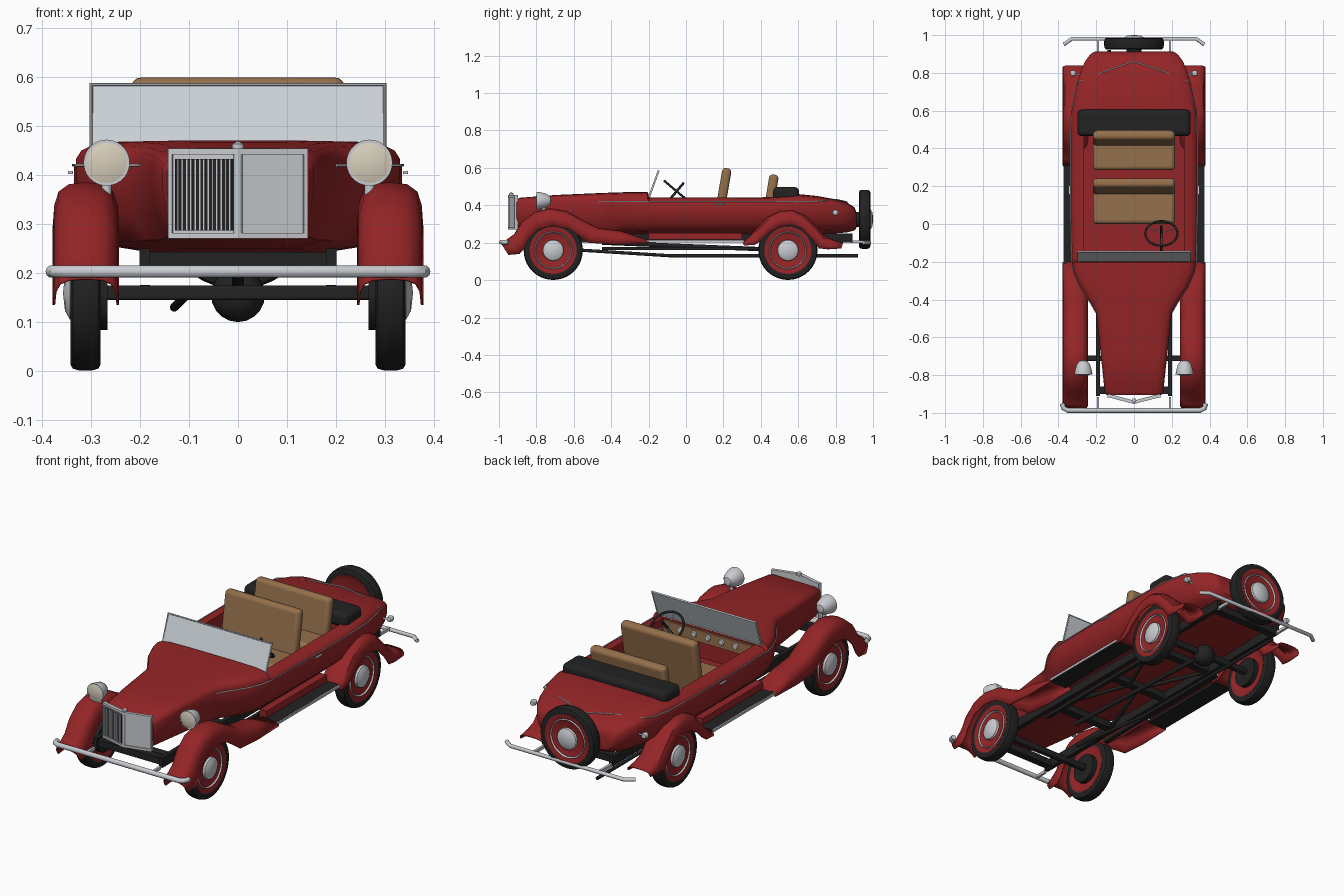
import bpy, bmesh, math
from mathutils import Matrix, Vector

old = bpy.data.objects.get("Cube")
if old:
    bpy.data.objects.remove(old)


def material(name, *rgb):
    m = bpy.data.materials.new(name)
    m.use_nodes = True
    m.diffuse_color = (*rgb, 1)
    m.node_tree.nodes["Principled BSDF"].inputs["Base Color"].default_value = (*rgb, 1)
    return m


RED = material("red paint", .3, .018, .02)
BLACK = material("black", .016, .016, .017)
CHROME = material("chrome", .58, .6, .63)
TAN = material("tan leather", .3, .16, .07)
CREAM = material("lamp lens", .68, .62, .5)
GLASS = material("pale glass", .6, .64, .68)
made = []


def finish(name, bm, mat):
    bmesh.ops.remove_doubles(bm, verts=bm.verts, dist=1e-5)
    bmesh.ops.recalc_face_normals(bm, faces=bm.faces)
    me = bpy.data.meshes.new(name)
    bm.to_mesh(me)
    bm.free()
    me.materials.append(mat)
    ob = bpy.data.objects.new(name, me)
    bpy.context.collection.objects.link(ob)
    made.append(ob)
    return ob


def loft(name, rings, mat, closed=True, caps=False):
    bm = bmesh.new()
    vs = [[bm.verts.new(p) for p in r] for r in rings]
    n = len(vs[0])
    for a, b in zip(vs, vs[1:]):
        for i in range(n if closed else n - 1):
            j = (i + 1) % n
            bm.faces.new((a[i], a[j], b[j], b[i]))
    if caps:
        bm.faces.new(vs[0])
        bm.faces.new(vs[-1])
    return finish(name, bm, mat)


def lathe(name, profile, mat, mtx, steps=40):
    ring = [math.tau * i / steps for i in range(steps)]
    rings = [[mtx @ Vector((r * math.cos(t), r * math.sin(t), a)) for t in ring]
             for r, a in profile]
    return loft(name, rings, mat)


def box(name, mat, centre, size, bevel=0, rot=(0, 0, 0)):
    bm = bmesh.new()
    bmesh.ops.create_cube(bm, size=1, matrix=Matrix.Diagonal((*size, 1)))
    ob = finish(name, bm, mat)
    ob.location, ob.rotation_euler = centre, rot
    if bevel:
        mod = ob.modifiers.new("round", 'BEVEL')
        mod.width, mod.segments = bevel, 4
    return ob


def tube(name, mat, points, radius, cyclic=False):
    cu = bpy.data.curves.new(name, 'CURVE')
    cu.dimensions, cu.bevel_depth = '3D', radius
    cu.bevel_resolution, cu.use_fill_caps = 3, True
    sp = cu.splines.new('POLY')
    sp.points.add(len(points) - 1)
    for p, co in zip(sp.points, points):
        p.co = (*co, 1)
    sp.use_cyclic_u = cyclic
    tmp = bpy.data.objects.new(name, cu)
    me = bpy.data.meshes.new_from_object(tmp)
    bpy.data.objects.remove(tmp)
    me.materials.clear()
    me.materials.append(mat)
    ob = bpy.data.objects.new(name, me)
    bpy.context.collection.objects.link(ob)
    made.append(ob)


def place(x, y, z, angle=0, axis='X'):
    return Matrix.Translation((x, y, z)) @ Matrix.Rotation(math.radians(angle), 4, axis)


# Body hull: y, half width, bottom, top
stations = [(-.905, .145, .275, .43), (-.89, .155, .27, .44), (-.7, .175, .26, .455),
            (-.47, .2, .25, .465), (-.42, .228, .25, .467), (-.33, .288, .245, .47),
            (-.26, .318, .24, .47), (-.205, .33, .24, .47), (-.195, .33, .24, .445),
            (.1, .335, .24, .445), (.45, .335, .24, .447), (.6, .33, .24, .46),
            (.7, .312, .245, .45), (.8, .285, .25, .432), (.86, .26, .255, .415),
            (.9, .23, .265, .39), (.912, .21, .28, .36)]
half = [(.5, 0), (.8, .08), (.95, .3), (1, .6), (1, .84), (.97, .91), (.9, .96), (.75, .99), (.4, 1)]
section = half + [(-x, t) for x, t in reversed(half)]
body = loft("body", [[(x * w, y, b + t * (h - b)) for x, t in section]
                     for y, w, b, h in stations], RED, caps=True)

# Cockpit opening and rear wheel wells
cutters = [box("cockpit_cutter", RED, (0, .16, .46), (.53, .7, .34))]
for s in (1, -1):
    cutters.append(lathe("well_cutter", [(0, 0), (.167, 0), (.167, .2), (0, .2)], RED,
                         place(s * .25, .545, .16, 90 * s, 'Y')))
bpy.context.view_layer.objects.active = body
for c in cutters:
    mod = body.modifiers.new("cut", 'BOOLEAN')
    mod.operation, mod.object, mod.solver = 'DIFFERENCE', c, 'EXACT'
    bpy.ops.object.modifier_apply(modifier=mod.name)
for c in cutters:
    made.remove(c)
    bpy.data.objects.remove(c)

# Fenders: crown y, z and lower edge y, z
front = [(-.985, .19, -.95, .135), (-.955, .22, -.89, .14), (-.92, .245, -.865, .17),
         (-.88, .31, -.84, .22), (-.81, .365, -.79, .27), (-.73, .385, -.71, .29),
         (-.64, .37, -.63, .275), (-.55, .32, -.57, .235), (-.47, .28, -.52, .2),
         (-.35, .265, -.38, .19), (-.2, .215, -.2, .195)]
rear = [(.3, .205, .31, .185), (.34, .235, .37, .19), (.38, .28, .4, .21), (.43, .335, .44, .25),
        (.5, .37, .5, .285), (.57, .375, .56, .295), (.64, .345, .62, .275),
        (.7, .285, .67, .225), (.745, .235, .71, .17), (.79, .215, .76, .165), (.84, .2, .83, .17)]
arch = [(.243, 1), (.245, .5), (.255, .2), (.275, .04), (.31, 0),
        (.345, .04), (.366, .2), (.375, .5), (.378, 1)]

tyre = [(.12, -.028), (.145, -.031), (.154, -.026), (.158, -.012),
        (.158, .012), (.154, .026), (.145, .031), (.12, .028)]
rim = [(0, -.02), (.1, -.02), (.126, -.03), (.118, 0), (.126, .03), (.118, .031), (.1, .022), (0, .02)]


def wheel(name, mtx):
    lathe(name + "_tyre", tyre, BLACK, mtx)
    lathe(name + "_rim", rim, RED, mtx)
    lathe(name + "_trim_ring", [(.102, .02), (.098, .029), (.092, .02)], CHROME, mtx)
    lathe(name + "_hub_cap", [(.057, .018), (.054, .032), (.036, .042), (0, .046)], CHROME, mtx)


for s, side in ((1, "left"), (-1, "right")):
    for part, path in (("front", front), ("rear", rear)):
        rings = [[(s * x, y + (v - y) * t, z + (u - z) * t) for x, t in arch] for y, z, v, u in path]
        f = loft(f"{part}_{side}_fender", rings, RED, closed=False)
        f.modifiers.new("thickness", 'SOLIDIFY').thickness = .005
    for part, y in (("front", -.71), ("rear", .545)):
        mtx = place(s * .311, y, .159, 90 * s, 'Y')
        wheel(f"{part}_{side}_wheel", mtx)
        lathe("brake_drum", [(.075, -.02), (.075, -.045), (0, -.045)], BLACK, mtx)
    # Running boards and sills
    box(side + "_running_board", BLACK, (s * .32, .05, .207), (.1, .52, .014))
    box(side + "_board_trim", CHROME, (s * .371, .05, .208), (.006, .52, .012))
    box(side + "_sill", RED, (s * .285, .05, .235), (.04, .5, .035))
    # Frame rails
    box(side + "_frame_rail", BLACK, (s * .19, -.01, .225), (.022, 1.8, .05))
    box(side + "_lower_rail", BLACK, (s * .19, -.02, .168), (.02, .86, .016))
    tube(side + "_brace", BLACK, [(s * .18, -.4, .215), (s * .03, 0, .215), (s * .18, .35, .215)], .01)
    # Lamps
    mtx = place(s * .268, -.79, .425, 90)
    lathe(side + "_headlight_bowl", [(0, -.07), (.02, -.066), (.036, -.045), (.044, -.015),
                                     (.047, 0), (.047, .008), (.041, .008)], CHROME, mtx)
    lathe(side + "_headlight_lens", [(.042, .006), (.025, .011), (0, .013)], CREAM, mtx)
    tube(side + "_headlight_post", CHROME, [(s * .268, -.76, .36), (s * .268, -.76, .4)], .01)
    lathe(side + "_tail_light", [(0, -.02), (.012, -.015), (.016, 0), (.012, .012), (0, .014)],
          CHROME, place(s * .322, .8, .36, -90))
    tube(side + "_tail_light_arm", CHROME, [(s * .26, .79, .35), (s * .32, .795, .36)], .005)
    # Belt moulding and door handle
    belt = [(s * (w + .001), y, .42) for y, w, b, h in stations if -.48 < y < .71]
    belt += [(s * .3, .75, .425), (s * .15, .81, .43), (0, .86, .418)]
    tube(side + "_belt_moulding", CHROME, belt, .003)
    box(side + "_door_handle", CHROME, (s * .342, .18, .405), (.01, .05, .007), .002)
    # Bumper brackets
    box("front_bumper_bracket", CHROME, (s * .19, -.95, .2), (.012, .07, .015))
    box("rear_bumper_bracket", CHROME, (s * .19, .93, .205), (.012, .1, .015))
    # Radiator shell and its two angled panels
    turn = (0, 0, s * .254)
    cx, cy = s * .0675, -.923
    box(side + "_radiator_panel", CHROME, (cx, cy, .362), (.14, .012, .182), 0, turn)
    for z in (.276, .448):
        box(side + "_radiator_bar", CHROME, (cx, cy - .004, z), (.14, .016, .012), 0, turn)
    box(side + "_radiator_edge", CHROME, (s * .136, -.909, .362), (.008, .02, .184), 0, turn)

# Grille slats
turn = (0, 0, -.254)
box("grille_opening", BLACK, (-.0685, -.93, .36), (.122, .004, .146), 0, turn)
for i in range(13):
    x = .016 + i * .0088
    box("grille_slat", CHROME, (-x, -.949 + x * .26, .36), (.003, .006, .146), 0, turn)
tube("radiator_spine", CHROME, [(0, -.944, .27), (0, -.944, .455)], .009)
lathe("radiator_cap", [(0, -.014), (.012, -.008), (.012, .006), (0, .013)], CHROME, place(0, -.935, .457))

# Bumpers
tube("front_bumper", CHROME, [(-.38, -.95, .203), (-.373, -.975, .203), (-.35, -.987, .203),
     (.35, -.987, .203), (.373, -.975, .203), (.38, -.95, .203)], .013)
tube("rear_bumper", CHROME, [(-.372, .95, .2), (-.33, .98, .2), (.33, .98, .2), (.372, .95, .2)], .01)

# Spare wheel
wheel("spare", place(0, .955, .325, -90))
lathe("spare_mount", [(.04, -.08), (.04, 0)], BLACK, place(0, .955, .325, -90))

# Chassis
for y in (-.88, -.4, 0, .35, .85):
    box("cross_member", BLACK, (0, y, .225), (.38, .04, .035))
for name, y in (("front_axle", -.71), ("rear_axle", .545)):
    box(name, BLACK, (0, y, .16), (.56, .03, .03), .006)
lathe("differential", [(.055 * math.sin(a * math.pi / 10), .055 * math.cos(a * math.pi / 10))
                       for a in range(11)], BLACK, place(0, .545, .155))
tube("drive_shaft", BLACK, [(0, -.45, .2), (0, .54, .16)], .012)
tube("exhaust_pipe", BLACK, [(-.1, -.56, .16), (-.13, -.08, .13), (-.13, .92, .13)], .009)

# Windshield
box("windshield_glass", GLASS, (0, -.172, .515), (.595, .006, .146), 0, (-.36, 0, 0))
tube("windshield_frame", CHROME, [(-.299, -.197, .446), (.299, -.197, .446),
     (.299, -.147, .584), (-.299, -.147, .584)], .005, True)

# Interior
box("dashboard", TAN, (0, -.186, .405), (.52, .012, .06))
for i in range(5):
    lathe("gauge", [(.016, 0), (.013, .006), (0, .006)], CHROME, place(-.16 + i * .08, -.18, .408, -90), 20)
for name, y, depth, top in (("front", .09, .18, .6), ("rear", .36, .15, .566)):
    box(name + "_seat_cushion", TAN, (0, y, .335), (.435, depth, .1), .02)
    box(name + "_seat_back", TAN, (0, y + depth / 2 + .015, (top + .3) / 2),
        (.435, .05, top - .3), .02, (-.17, 0, 0))
box("folded_top", BLACK, (0, .535, .46), (.6, .14, .075), .025)

# Steering wheel and column
hub = Vector((.145, -.05, .475))
tilt = Matrix.Translation(hub) @ Matrix.Rotation(-.7, 4, 'X')
tube("steering_rim", BLACK, [tilt @ Vector((.085 * math.cos(t * math.tau / 32),
     .085 * math.sin(t * math.tau / 32), 0)) for t in range(32)], .006, True)
for a in (.5, 2.6, 4.7):
    tube("steering_spoke", CHROME, [hub, tilt @ Vector((.084 * math.cos(a), .084 * math.sin(a), 0))], .003)
tube("steering_column", BLACK, [tilt @ Vector((0, 0, .06)), tilt @ Vector((0, 0, -.17))], .007)

# Smooth shading with crisp edges
bpy.ops.object.select_all(action='DESELECT')
for ob in made:
    ob.select_set(True)
bpy.context.view_layer.objects.active = body
bpy.ops.object.shade_smooth_by_angle(angle=math.radians(38))
